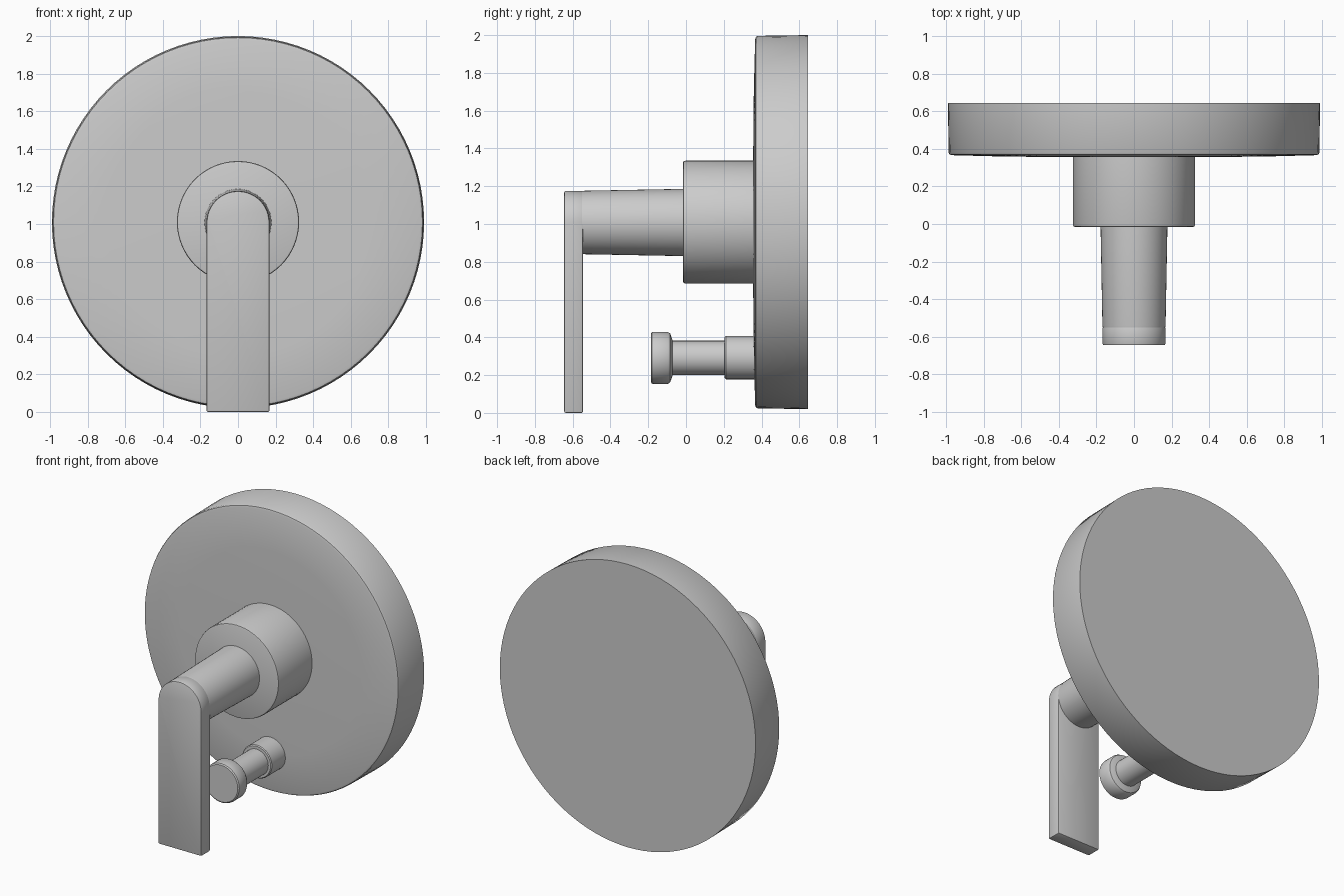
import bpy, bmesh
from math import sin, cos, pi, radians

if "Cube" in bpy.data.objects:
    bpy.data.objects.remove(bpy.data.objects["Cube"])


def finish(name, bm):
    bmesh.ops.recalc_face_normals(bm, faces=bm.faces)
    mesh = bpy.data.meshes.new(name)
    bm.to_mesh(mesh)
    bm.free()
    obj = bpy.data.objects.new(name, mesh)
    bpy.context.collection.objects.link(obj)
    bpy.ops.object.select_all(action='DESELECT')
    obj.select_set(True)
    bpy.context.view_layer.objects.active = obj
    return obj


def smooth(angle=35):
    bpy.ops.object.shade_smooth_by_angle(angle=radians(angle))


def turned(name, profile, z, sides):
    """Closed solid turned around a y-parallel axis; profile is (radius, y)."""
    bm = bmesh.new()
    rings = [[bm.verts.new((r * cos(2 * pi * i / sides), y, z + r * sin(2 * pi * i / sides)))
              for i in range(sides)] for r, y in profile]
    for a, b in zip(rings, rings[1:]):
        for i in range(sides):
            j = (i + 1) % sides
            bm.faces.new((a[i], a[j], b[j], b[i]))
    bm.faces.new(rings[0])
    bm.faces.new(rings[-1])
    finish(name, bm)
    smooth()


# Wall plate with a slightly domed front and softened rim
turned("wall_plate", [(0.30, 0.355), (0.70, 0.359), (0.968, 0.366), (0.981, 0.370),
                      (0.986, 0.380), (0.990, 0.645)], 1.01, 96)

# Central hub and the tapered stem carrying the lever
turned("hub", [(0.314, -0.016), (0.322, -0.013), (0.325, -0.003), (0.325, 0.36)], 1.01, 64)
turned("lever_stem", [(0.164, -0.56), (0.168, -0.54), (0.178, -0.01)], 1.008, 48)

# Flat lever blade with a rounded top
W, ZC = 0.167, 1.008
outline = [(-W, 0), (W, 0)] + [(W * cos(pi * i / 24), ZC + W * sin(pi * i / 24)) for i in range(25)]
bm = bmesh.new()
face = bm.faces.new([bm.verts.new((x, -0.645, z)) for x, z in outline])
ext = bmesh.ops.extrude_face_region(bm, geom=[face])
bmesh.ops.translate(bm, vec=(0, 0.1, 0), verts=[v for v in ext["geom"] if isinstance(v, bmesh.types.BMVert)])
blade = finish("lever_blade", bm)
bevel = blade.modifiers.new("soft_edges", 'BEVEL')
bevel.width = 0.008
bevel.segments = 2
bevel.limit_method = 'ANGLE'
bevel.angle_limit = radians(40)
bpy.ops.object.modifier_apply(modifier=bevel.name)
smooth()

# Diverter pull knob: collar, shaft and head
turned("diverter_collar", [(0.109, 0.205), (0.115, 0.211), (0.115, 0.365)], 0.293, 40)
turned("diverter_shaft", [(0.091, -0.09), (0.091, 0.22)], 0.291, 40)
turned("diverter_head", [(0.128, -0.186), (0.136, -0.180), (0.138, -0.170), (0.138, -0.098),
                         (0.130, -0.084), (0.090, -0.070)], 0.291, 40)
